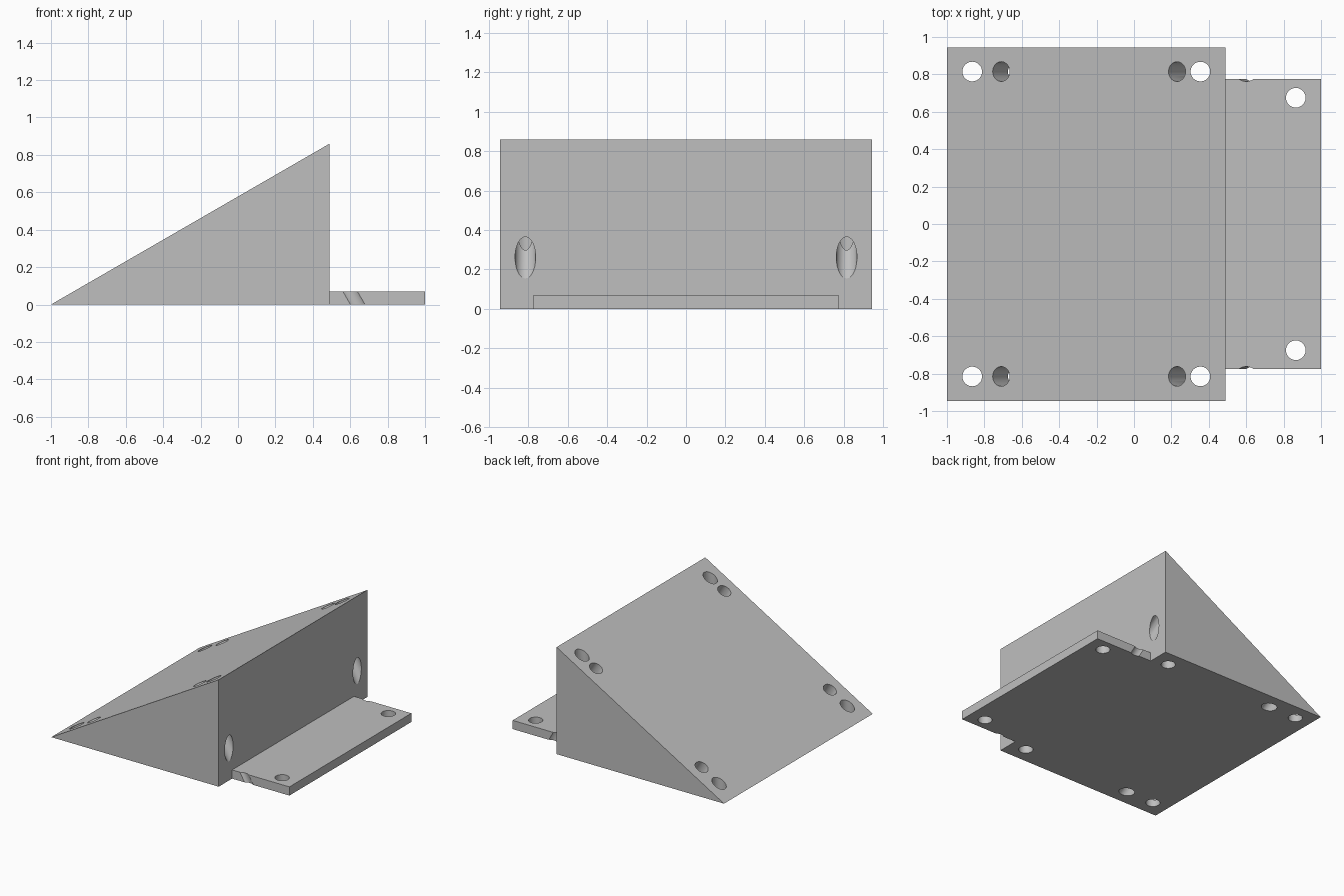
import bpy, bmesh, math
from mathutils import Vector

cube = bpy.data.objects.get("Cube")
if cube:
    bpy.data.objects.remove(cube, do_unlink=True)

LEFT, WALL, RIGHT = -1.0, 0.49, 1.0
HALF_DEPTH, TAB_HALF, TAB_H = 0.945, 0.775, 0.07
TILT = math.radians(30)
HEIGHT = (WALL - LEFT) * math.tan(TILT)
HOLE_R, HOLE_Y = 0.0525, 0.815

grey = bpy.data.materials.new("plain grey")
grey.use_nodes = True
colour = (0.52, 0.52, 0.52, 1)
grey.diffuse_color = colour
grey.node_tree.nodes["Principled BSDF"].inputs["Base Color"].default_value = colour


def extrude_profile(name, points, half):
    """Extrude an x-z outline from y = -half to y = +half."""
    bm = bmesh.new()
    face = bm.faces.new([bm.verts.new((x, -half, z)) for x, z in points])
    moved = bmesh.ops.extrude_face_region(bm, geom=[face])["geom"]
    bmesh.ops.translate(bm, vec=(0, 2 * half, 0),
                        verts=[v for v in moved if isinstance(v, bmesh.types.BMVert)])
    bmesh.ops.recalc_face_normals(bm, faces=bm.faces)
    mesh = bpy.data.meshes.new(name)
    bm.to_mesh(mesh)
    bm.free()
    mesh.materials.append(grey)
    ob = bpy.data.objects.new(name, mesh)
    bpy.context.collection.objects.link(ob)
    return ob


def combine(target, other, operation):
    """Apply a boolean and discard the second object."""
    other.hide_render = True
    mod = target.modifiers.new("combine", "BOOLEAN")
    mod.operation, mod.solver, mod.object = operation, "EXACT", other
    bpy.context.view_layer.objects.active = target
    bpy.ops.object.modifier_apply(modifier=mod.name)
    bpy.data.objects.remove(other, do_unlink=True)


def drill(target, x, y, z, tilt=0.0):
    """Cut a round hole through a point, leaning back by the tilt angle."""
    bpy.ops.mesh.primitive_cylinder_add(vertices=48, radius=HOLE_R, depth=4,
                                        location=(x, y, z), rotation=(0, -tilt, 0))
    cutter = bpy.context.object
    cutter.name = "hole_cutter"
    cutter.data.materials.append(grey)
    combine(target, cutter, "DIFFERENCE")


# Wedge with a flat mounting tab behind its tall wall
body = extrude_profile("wedge_mount", [(LEFT, 0), (WALL, 0), (WALL, HEIGHT)], HALF_DEPTH)
tab = extrude_profile("mounting_tab", [(WALL - 0.1, 0), (RIGHT, 0),
                                       (RIGHT, TAB_H), (WALL - 0.1, TAB_H)], TAB_HALF)
combine(body, tab, "UNION")

for side in (-1, 1):
    # Upright holes through the wedge and the tab
    for x, y in ((-0.865, HOLE_Y), (0.355, HOLE_Y), (0.865, 0.675)):
        drill(body, x, side * y, 0)
    # Holes square to the slope; the upper pair leaves the wall and nicks the tab
    for x in (-0.71, 0.23):
        drill(body, x, side * HOLE_Y, (x - LEFT) * math.tan(TILT), TILT)

# Smooth hole walls, crisp edges elsewhere
bpy.ops.object.select_all(action="DESELECT")
body.select_set(True)
bpy.context.view_layer.objects.active = body
bpy.ops.object.shade_smooth_by_angle(angle=math.radians(25))
